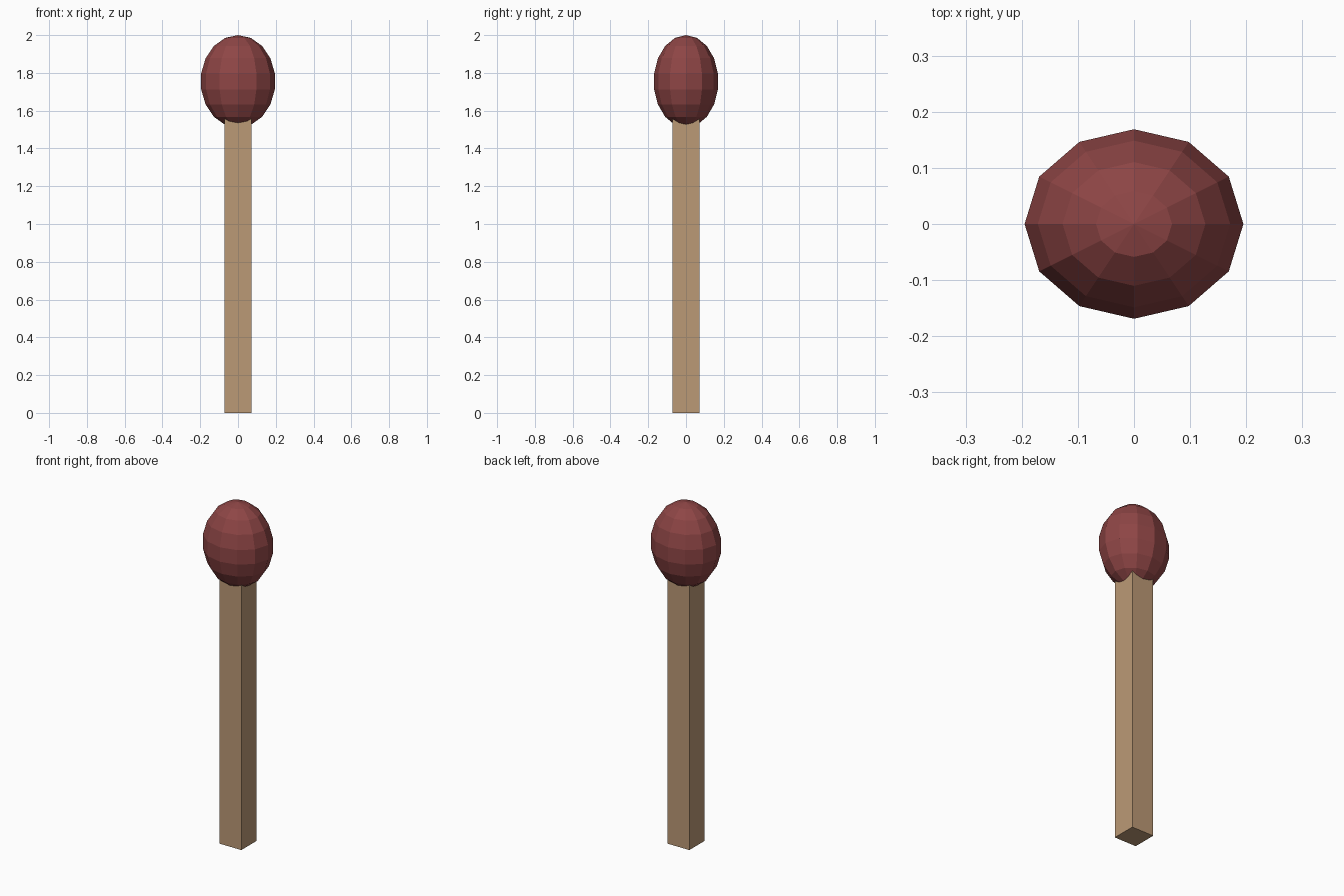
import bpy

if "Cube" in bpy.data.objects:
    bpy.data.objects.remove(bpy.data.objects["Cube"])


def paint(obj, name, color):
    mat = bpy.data.materials.new(name)
    mat.diffuse_color = (*color, 1.0)
    mat.use_nodes = True
    mat.node_tree.nodes["Principled BSDF"].inputs["Base Color"].default_value = mat.diffuse_color
    obj.data.materials.append(mat)


# Square wooden stick, running up into the head
STICK_WIDTH, STICK_TOP = 0.143, 1.65
bpy.ops.mesh.primitive_cube_add(size=1, location=(0, 0, STICK_TOP / 2))
stick = bpy.context.object
stick.name = "stick"
stick.scale = (STICK_WIDTH, STICK_WIDTH, STICK_TOP)
bpy.ops.object.transform_apply(location=True, rotation=False, scale=True)
paint(stick, "wood", (0.50, 0.32, 0.18))

# Low-poly egg-shaped head, slightly flattened front to back
bpy.ops.mesh.primitive_uv_sphere_add(segments=12, ring_count=9, radius=1,
                                     location=(0, 0, 1.755))
head = bpy.context.object
head.name = "match_head"
head.scale = (0.198, 0.1715, 0.245)
bpy.ops.object.transform_apply(location=True, rotation=False, scale=True)
paint(head, "red_tip", (0.27, 0.06, 0.06))
